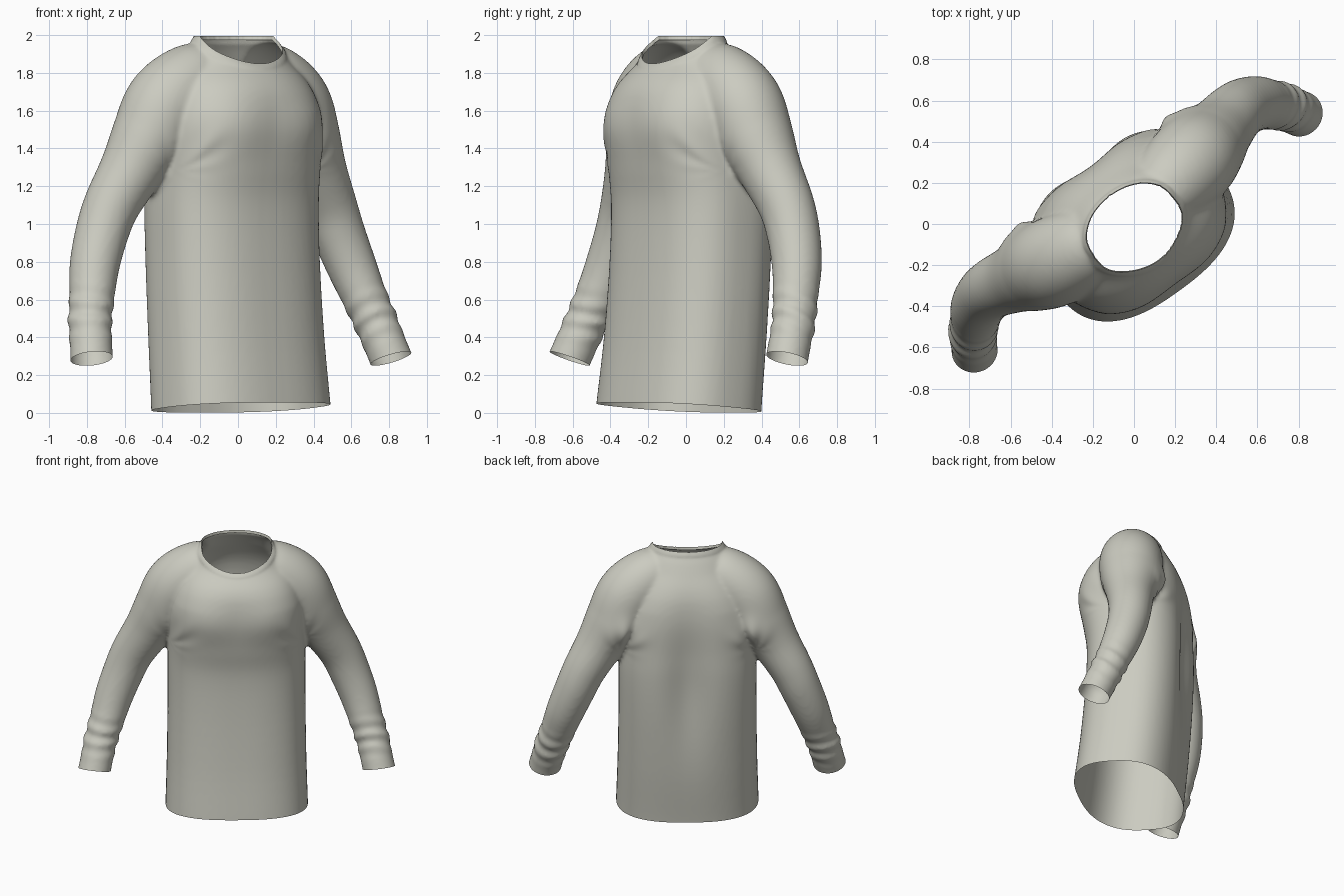
import bpy, bmesh, math
from mathutils import Vector, Matrix

if "Cube" in bpy.data.objects:
    bpy.data.objects.remove(bpy.data.objects["Cube"])

TURN = math.radians(36)      # the shirt stands turned about the vertical axis
SIDES = 64


def smooth_rows(rows, steps):
    """Catmull-Rom interpolation through rows of numbers."""
    out = []
    for i in range(len(rows) - 1):
        p0, p1 = rows[max(i - 1, 0)], rows[i]
        p2, p3 = rows[i + 1], rows[min(i + 2, len(rows) - 1)]
        for s in range(steps):
            t = s / steps
            out.append([0.5 * (2 * b + (c - a) * t + (2 * a - 5 * b + 4 * c - d) * t * t
                               + (3 * b - a - 3 * c + d) * t ** 3)
                        for a, b, c, d in zip(p0, p1, p2, p3)])
    out.append(list(rows[-1]))
    return out


def loft(bm, rings):
    """Closed tube through rings of points."""
    loops = [[bm.verts.new(p) for p in ring] for ring in rings]
    n = len(loops[0])
    faces = [bm.faces.new((a[i], a[(i + 1) % n], b[(i + 1) % n], b[i]))
             for a, b in zip(loops, loops[1:]) for i in range(n)]
    faces += [bm.faces.new(loops[0][::-1]), bm.faces.new(loops[-1])]
    bmesh.ops.recalc_face_normals(bm, faces=faces)


def spow(x, e):
    return math.copysign(abs(x) ** e, x)


# Torso sections: height, half width, front, back
TORSO = [(-0.08, .495, -.415, .30), (0.05, .49, -.40, .31), (0.4, .48, -.355, .345),
         (0.8, .475, -.32, .375), (1.1, .475, -.31, .385), (1.3, .47, -.335, .38),
         (1.5, .47, -.36, .37), (1.65, .44, -.345, .345), (1.75, .40, -.305, .31),
         (1.85, .335, -.22, .255), (1.92, .29, -.19, .215), (1.98, .245, -.175, .18),
         (2.08, .225, -.17, .16)]


def torso_ring(z, half, front, back):
    mid, depth = (front + back) / 2, (back - front) / 2
    e = 2 / (2.55 if z < 1.6 else max(2.0, 2.55 - (z - 1.6) * 2.2))
    angles = [2 * math.pi * i / SIDES for i in range(SIDES)]
    return [(half * spow(math.cos(a), e), mid + depth * spow(math.sin(a), e), z)
            for a in angles]


# Sleeve path from the neck over the shoulder: x, y, z, radius
SLEEVE = [(.10, .02, 1.82, .14), (.25, .045, 1.765, .195), (.40, .07, 1.64, .218),
          (.50, .09, 1.46, .203), (.605, .115, 1.28, .168), (.71, .14, 1.1, .149),
          (.775, .14, .95, .141), (.84, .115, .78, .132), (.89, .07, .62, .12),
          (.935, .025, .48, .115), (.967, -.03, .34, .112), (.995, -.075, .22, .114)]


def sleeve_rings(side):
    path = smooth_rows(SLEEVE, 8)
    rings = []
    for i, (x, y, z, r) in enumerate(path):
        t = Vector(path[min(i + 1, len(path) - 1)][:3]) - Vector(path[max(i - 1, 0)][:3])
        t.normalize()
        across = (Vector((0, 1, 0)) - t * t.y).normalized()
        other = t.cross(across)
        ring = []
        for k in range(SIDES):
            a = 2 * math.pi * k / SIDES
            # gathered cloth above the cuff
            gather = max(0, 1 - abs(z - .50) / .17)
            fold = .010 * gather * math.sin(z * 68 + 2.5 * math.sin(a + side))
            p = Vector((x, y, z)) + (across * math.cos(a) + other * math.sin(a)) * (r + fold)
            ring.append((p.x * side, p.y, p.z))
        rings.append(ring)
    return rings


def bump(p, x, z, size):
    return math.exp(-((abs(p.x) - x) ** 2 + (p.z - z) ** 2) / size ** 2)


def shape_cloth(p):
    """Small offsets: hollow spine, chest and armpit folds."""
    d = Vector((0, 0, 0))
    if p.y > .1:
        spine = math.exp(-(p.x / .15) ** 2 - ((p.z - 1.05) / .5) ** 2)
        d.y += .035 * bump(p, .44, 1.43, .11) - .058 * spine
    elif p.y < -.05:
        d.y -= .012 * bump(p, .22, 1.52, .15)
    fan = math.atan2(p.z - 1.28, abs(p.x) - .47)
    d.y += .007 * bump(p, .41, 1.43, .11) * math.sin(fan * 8)
    return d


def cut(bm, co, normal, keep):
    """Trim away what lies beyond a plane, among faces chosen by a rule."""
    faces = [f for f in bm.faces if keep(f.calc_center_median())]
    edges = {e for f in faces for e in f.edges}
    verts = {v for f in faces for v in f.verts}
    bmesh.ops.bisect_plane(bm, geom=list(verts) + list(edges) + faces, dist=1e-5,
                           plane_co=co, plane_no=normal, clear_outer=True)


# Solid body and sleeves, fused into one skin
mesh = bpy.data.meshes.new("shirt")
shirt = bpy.data.objects.new("shirt", mesh)
bpy.context.collection.objects.link(shirt)
bm = bmesh.new()
loft(bm, [torso_ring(*row) for row in smooth_rows(TORSO, 5)])
for side in (1, -1):
    loft(bm, sleeve_rings(side))
bm.to_mesh(mesh)
bm.free()

remesh = shirt.modifiers.new("fuse", 'REMESH')
remesh.mode = 'VOXEL'
remesh.voxel_size = 0.014
relax = shirt.modifiers.new("relax", 'SMOOTH')
relax.factor = 0.5
relax.iterations = 8

bm = bmesh.new()
bm.from_object(shirt, bpy.context.evaluated_depsgraph_get())
shirt.modifiers.clear()
for v in bm.verts:
    v.co += shape_cloth(v.co)

# Open the hem, neck and cuffs
cut(bm, (0, 0, .025), (0, -.078, -1), lambda c: c.z < .2)
cut(bm, (0, 0, 1.995), (0, 0, 1), lambda c: c.z > 1.7)
cut(bm, (0, -.205, 1.86), (0, -.68, 1), lambda c: c.z > 1.7 and abs(c.x) < .3)
for side in (1, -1):
    cut(bm, (.972 * side, -.045, .285), (.12 * side, -.34, -1),
        lambda c: c.x * side > .75 and c.z < .5)

# Collar band: raised ring round the neck, with a lip turned inside
rim = [e for e in bm.edges if e.is_boundary and e.verts[0].co.z > 1.7]
rim_points = [e.verts[0].co.copy() for e in rim]
for v in bm.verts:
    if v.co.z > 1.75 and abs(v.co.x) < .35:
        near = min((v.co - p).length for p in rim_points)
        if near < .045:
            out = Vector((v.co.x, v.co.y, 0)).normalized()
            v.co += out * .005 * math.sin(math.pi * near / .045)
new = bmesh.ops.extrude_edge_only(bm, edges=rim)["geom"]
for v in (g for g in new if isinstance(g, bmesh.types.BMVert)):
    v.co += Vector((-v.co.x * .02, -v.co.y * .02, -.02))

# Turn the shirt, centre it and store it
bmesh.ops.rotate(bm, verts=bm.verts, cent=(0, 0, 0), matrix=Matrix.Rotation(TURN, 3, 'Z'))
bmesh.ops.translate(bm, verts=bm.verts, vec=(-.012, 0, 0))
bm.to_mesh(mesh)
bm.free()

cloth = bpy.data.materials.new("pale grey cloth")
cloth.use_nodes = True
colour = (0.60, 0.60, 0.53, 1)
cloth.diffuse_color = colour
cloth.node_tree.nodes["Principled BSDF"].inputs["Base Color"].default_value = colour
mesh.materials.append(cloth)

bpy.context.view_layer.objects.active = shirt
shirt.select_set(True)
bpy.ops.object.shade_smooth_by_angle(angle=math.radians(50))
